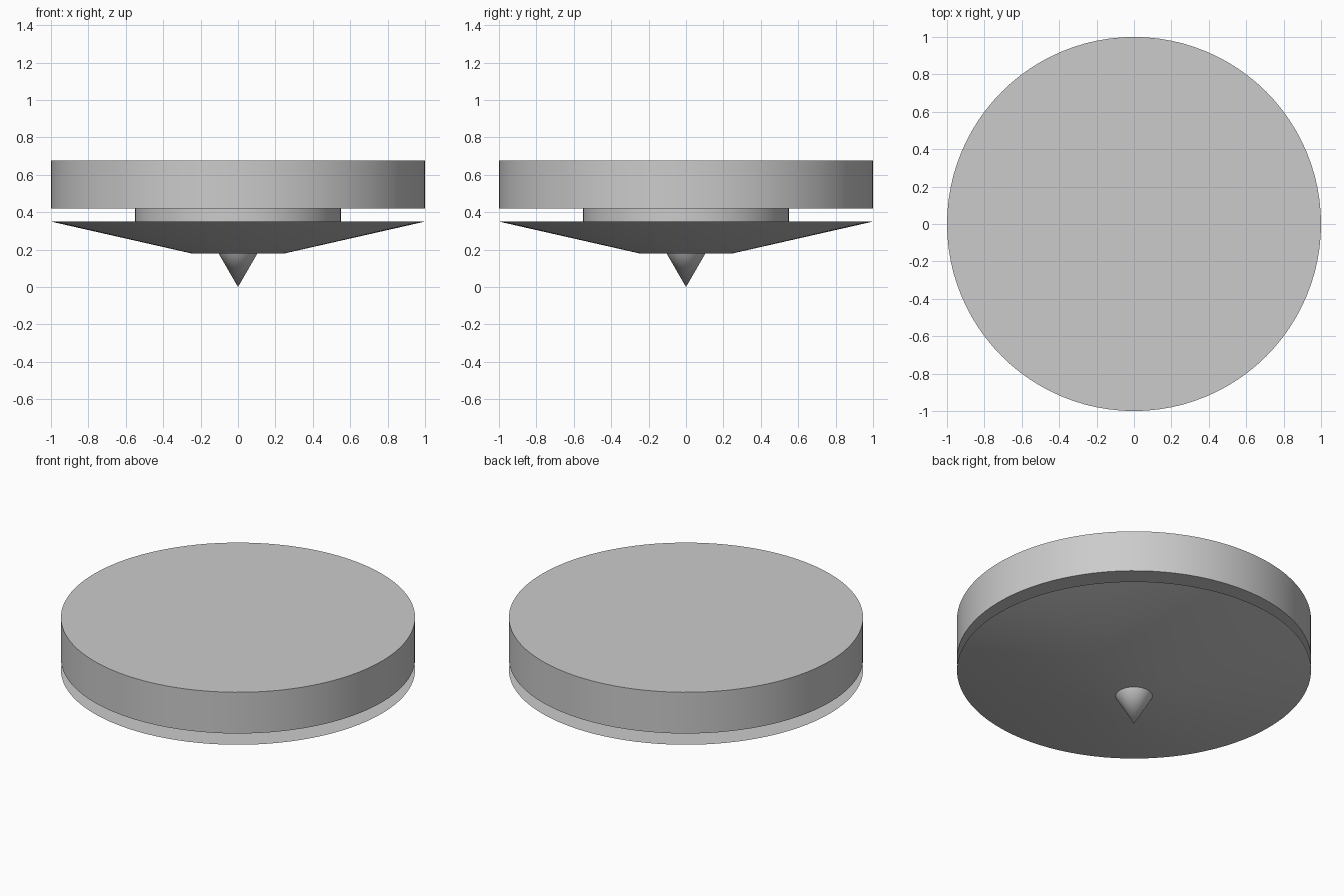
import bpy
import math

cube = bpy.data.objects.get("Cube")
if cube:
    bpy.data.objects.remove(cube, do_unlink=True)

# Single plain grey finish
grey = bpy.data.materials.new("light grey")
grey.use_nodes = True
colour = (0.6, 0.6, 0.6, 1)
grey.diffuse_color = colour
grey.node_tree.nodes["Principled BSDF"].inputs["Base Color"].default_value = colour


def turned_part(name, r_low, r_high, z_low, z_high):
    """Round part between two heights, with a radius at each end."""
    bpy.ops.mesh.primitive_cone_add(
        vertices=96, radius1=r_low, radius2=r_high, depth=z_high - z_low,
        location=(0, 0, (z_low + z_high) / 2))
    part = bpy.context.object
    part.name = name
    part.data.materials.append(grey)
    bpy.ops.object.shade_smooth_by_angle(angle=math.radians(30))
    return part


# Stack from the tip upwards
turned_part("pointed_tip", 0, 0.104, 0, 0.18)
turned_part("tapered_base", 0.25, 1, 0.18, 0.35)
turned_part("neck", 0.55, 0.55, 0.35, 0.42)
turned_part("top_disc", 1, 1, 0.42, 0.677)
